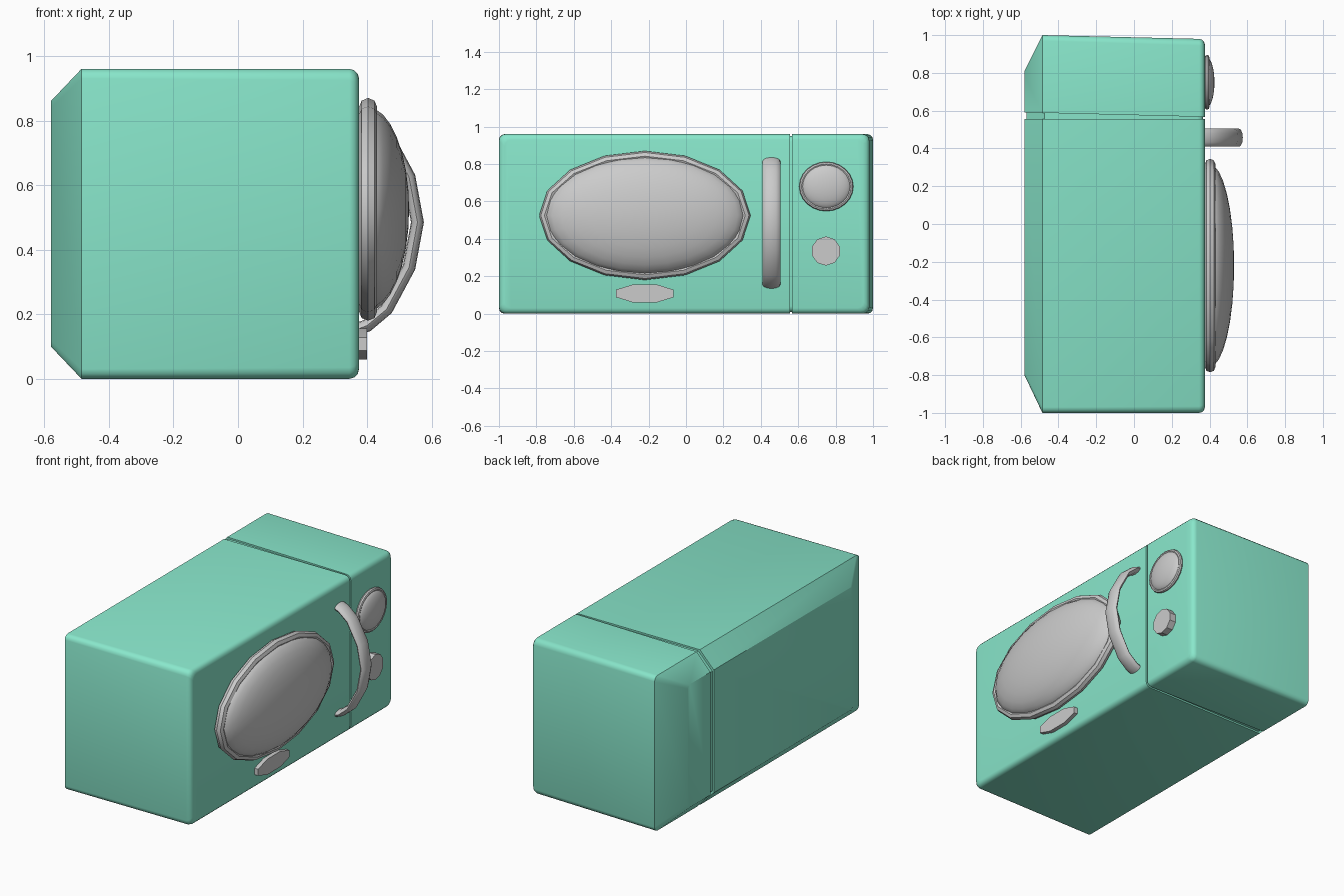
import bpy, bmesh
from math import pi, sin, cos
from mathutils import Vector, Matrix

if "Cube" in bpy.data.objects:
    bpy.data.objects.remove(bpy.data.objects["Cube"])

FRONT = 0.375  # x of the door plane
mint = bpy.data.materials.new("mint")
mint.diffuse_color = (0.25, 0.8, 0.6, 1)
mint.use_nodes = True
mint.node_tree.nodes["Principled BSDF"].inputs["Base Color"].default_value = mint.diffuse_color


def finish(name, bm, mat=None, angle=35):
    bmesh.ops.recalc_face_normals(bm, faces=bm.faces)
    me = bpy.data.meshes.new(name)
    bm.to_mesh(me)
    bm.free()
    ob = bpy.data.objects.new(name, me)
    bpy.context.collection.objects.link(ob)
    if mat:
        me.materials.append(mat)
    bpy.ops.object.select_all(action='DESELECT')
    ob.select_set(True)
    bpy.context.view_layer.objects.active = ob
    bpy.ops.object.shade_smooth_by_angle(angle=angle * pi / 180)
    return ob


def loft(rings, closed=False):
    bm = bmesh.new()
    rs = [[bm.verts.new(p) for p in r] for r in rings]
    n = len(rs[0])
    for a, b in zip(rs, rs[1:] + rs[:1] if closed else rs[1:]):
        for i in range(n):
            j = (i + 1) % n
            bm.faces.new((a[i], a[j], b[j], b[i]))
    if not closed:
        bm.faces.new(rs[0])
        bm.faces.new(rs[-1])
    return bm


def rounded_rect(x, y0, y1, z0, z1, r):
    pts = []
    corners = [(y1 - r, z1 - r), (y0 + r, z1 - r), (y0 + r, z0 + r), (y1 - r, z0 + r)]
    for k, (cy, cz) in enumerate(corners):
        for s in range(4):
            a = (k + s / 3) * pi / 2
            pts.append((x, cy + r * cos(a), cz + r * sin(a)))
    return pts


def casing(name, cuts, d=0.0):
    # lofted from the chamfered back to the rounded front, then cut across y
    rings = [(-0.58, -0.80, 0.81, 0.10, 0.86, 0.02),
             (-0.485, -1, 1, 0, 0.96, 0.03)]
    for k in range(4):
        a = k / 3 * pi / 2
        i = 0.03 * (1 - cos(a))
        rings.append((FRONT - 0.03 + 0.03 * sin(a), -1 + i, 0.98 - i, i, 0.96 - i, 0.035))
    bm = loft([rounded_rect(x + (d if x < 0 else -d), y0 + d, y1 - d, z0 + d, z1 - d, r)
               for x, y0, y1, z0, z1, r in rings])
    for co, no in cuts:
        res = bmesh.ops.bisect_plane(bm, geom=bm.verts[:] + bm.edges[:] + bm.faces[:],
                                     plane_co=co, plane_no=no, clear_outer=True)
        edges = [e for e in res["geom_cut"] if isinstance(e, bmesh.types.BMEdge)]
        bmesh.ops.contextual_create(bm, geom=edges)
    return finish(name, bm, mint)


# Casing: door side, control side, and a recessed core showing in the seam
slant = Vector((-0.025, -1, 0))
casing("door_body", [((0, 0.557, 0), (0, 1, 0))])
casing("control_body", [((FRONT, 0.567, 0), slant)])
casing("seam_core", [((0, 0.62, 0), (0, 1, 0)), ((0, 0.5, 0), (0, -1, 0))], 0.01)


def framed_dome(name, y, z, ry, rz, tube, height, n):
    # oval ring
    cx = FRONT + tube
    rings = []
    for i in range(n):
        a = 2 * pi * i / n
        rings.append([(cx + tube * sin(b), y + (ry - tube + tube * cos(b)) * cos(a),
                       z + (rz - tube + tube * cos(b)) * sin(a))
                      for b in [2 * pi * k / 8 for k in range(8)]])
    finish(name + "_ring", loft(rings, True))
    # bulging centre
    bm = bmesh.new()
    m = (Matrix.Translation((cx - 0.003, y, z))
         @ Matrix.Diagonal((height, ry - tube, rz - tube, 1)) @ Matrix.Rotation(pi / 2, 4, 'Y'))
    bmesh.ops.create_uvsphere(bm, u_segments=max(n, 24), v_segments=16, radius=1, matrix=m)
    bmesh.ops.bisect_plane(bm, geom=bm.verts[:] + bm.edges[:] + bm.faces[:],
                           plane_co=(FRONT - 0.01, 0, 0), plane_no=(-1, 0, 0), clear_outer=True)
    finish(name + "_dome", bm)


framed_dome("window", -0.22, 0.525, 0.565, 0.345, 0.028, 0.13, 16)
framed_dome("dial", 0.75, 0.68, 0.145, 0.132, 0.012, 0.042, 24)


def button(name, y, z, ry, rz, depth, n, turn):
    ring = [(y + ry * cos(2 * pi * i / n + turn), z + rz * sin(2 * pi * i / n + turn))
            for i in range(n)]
    finish(name, loft([[(x, *p) for p in ring] for x in (FRONT - 0.01, FRONT + depth)]))


button("small_knob", 0.748, 0.335, 0.078, 0.078, 0.043, 10, pi / 10)
button("door_button", -0.22, 0.108, 0.167, 0.052, 0.025, 8, pi / 8)

# Bowed handle with a flat oval section
half = [(0.36, 0.15), (0.40, 0.165), (0.46, 0.215), (0.53, 0.345)]
path = half + [(0.556, 0.485)] + [(x, 0.97 - z) for x, z in reversed(half)]
path = [Vector(p) for p in path]
rings = []
for i, p in enumerate(path):
    t = (path[min(i + 1, len(path) - 1)] - path[max(i - 1, 0)]).normalized()
    nrm = Vector((t.y, -t.x)) * 0.02
    rings.append([(p.x + nrm.x * cos(a), 0.457 + 0.048 * sin(a), p.y + nrm.y * cos(a))
                  for a in [2 * pi * k / 12 for k in range(12)]])
finish("handle", loft(rings))
